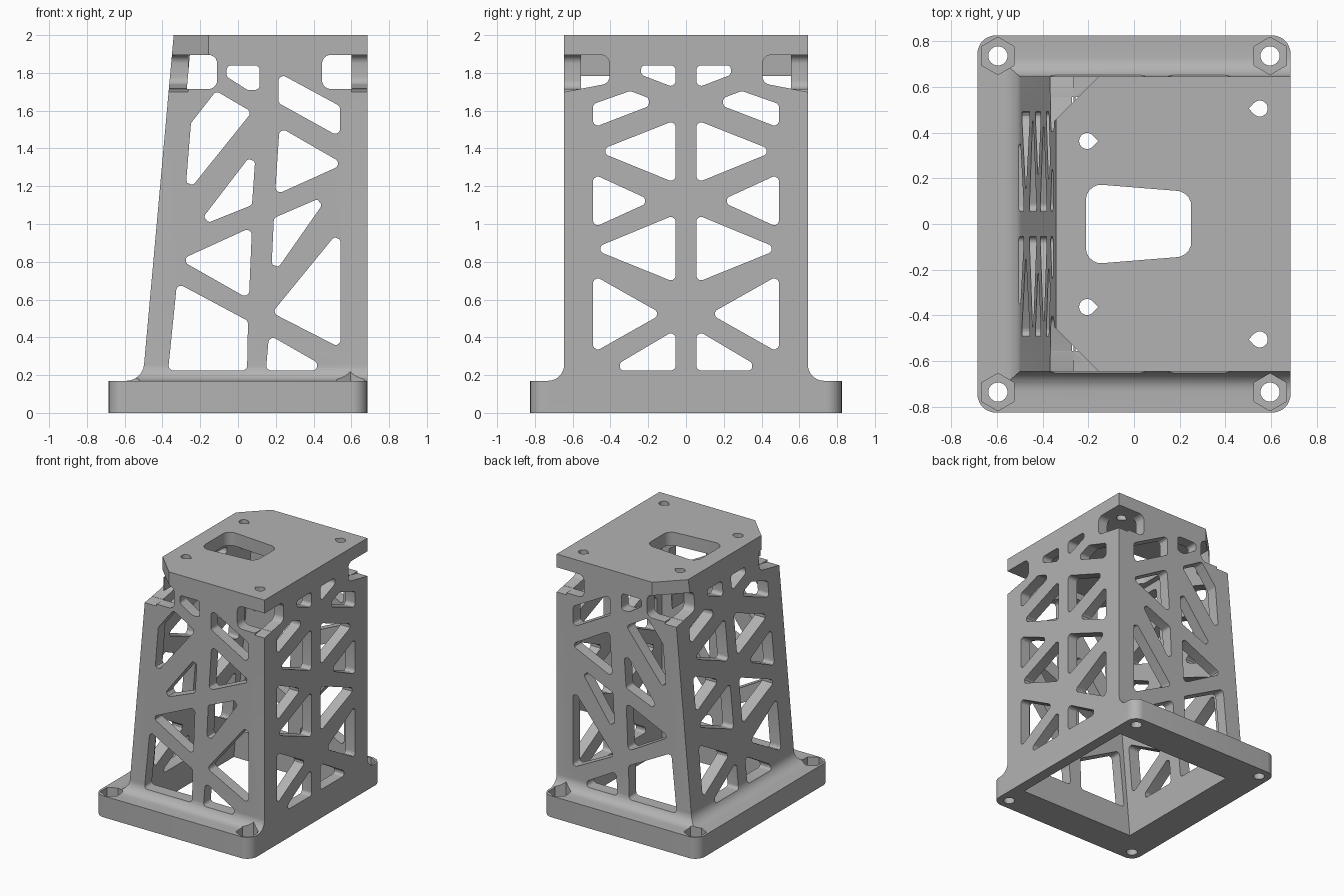
import bpy, bmesh, math
from mathutils import Vector

cube = bpy.data.objects.get("Cube")
if cube:
    bpy.data.objects.remove(cube, do_unlink=True)

grey = bpy.data.materials.new("plain grey")
grey.use_nodes = True
COLOUR = (0.45, 0.45, 0.45, 1)
grey.diffuse_color = COLOUR
grey.node_tree.nodes["Principled BSDF"].inputs["Base Color"].default_value = COLOUR

WALL_Y, RIGHT_X = 0.645, 0.685       # outer wall planes
IN_Y, IN_X = 0.555, 0.6              # inner wall planes
BASE_TOP, PLATE_BOTTOM = 0.17, 1.895


def left_x(z):
    """Outer face of the leaning wall."""
    return -0.497 + 0.09 * (z - 0.26)


def rounded(points, radius, steps=5):
    """Polygon with every corner replaced by an arc."""
    pts = [Vector(p) for p in points]
    out = []
    for i, p in enumerate(pts):
        a, b = pts[i - 1] - p, pts[(i + 1) % len(pts)] - p
        half = a.angle(b) / 2
        r = min(radius, 0.45 * min(a.length, b.length) * math.tan(half))
        a.normalize()
        b.normalize()
        centre = p + (a + b).normalized() * r / math.sin(half)
        start = p + a * r / math.tan(half) - centre
        end = p + b * r / math.tan(half) - centre
        for k in range(steps + 1):
            t = k / steps
            out.append(centre + (start * (1 - t) + end * t).normalized() * r)
    return out


def ngon(cx, cy, r, n, turn=0):
    return [(cx + r * math.cos(turn + math.tau * k / n),
             cy + r * math.sin(turn + math.tau * k / n)) for k in range(n)]


def loft(bm, rings):
    """Closed solid through rings of equal length."""
    loops = [[bm.verts.new(p) for p in ring] for ring in rings]
    for lo, hi in zip(loops, loops[1:]):
        for i in range(len(lo)):
            bm.faces.new((lo[i - 1], lo[i], hi[i], hi[i - 1]))
    bm.faces.new(loops[0][::-1])
    bm.faces.new(loops[-1])


def prism(bm, poly, axis, lo, hi):
    """Extrude a 2D polygon along one axis."""
    place = {"x": lambda p, d: (d, p[0], p[1]),
             "y": lambda p, d: (p[0], d, p[1]),
             "z": lambda p, d: (p[0], p[1], d)}[axis]
    loft(bm, [[place(p, d) for p in poly] for d in (lo, hi)])


def make(name, bm):
    bmesh.ops.recalc_face_normals(bm, faces=bm.faces)
    mesh = bpy.data.meshes.new(name)
    bm.to_mesh(mesh)
    bm.free()
    obj = bpy.data.objects.new(name, mesh)
    bpy.context.collection.objects.link(obj)
    mesh.materials.append(grey)
    return obj


def combine(target, tool, operation):
    mod = target.modifiers.new(operation, "BOOLEAN")
    mod.operation, mod.object, mod.solver = operation, tool, "EXACT"
    bpy.context.view_layer.objects.active = target
    bpy.ops.object.modifier_apply(modifier=mod.name)
    bpy.data.objects.remove(tool, do_unlink=True)


def wall_ring(z, out):
    x = left_x(z) - out
    y = WALL_Y + out
    return [(x, -y, z), (RIGHT_X, -y, z), (RIGHT_X, y, z), (x, y, z)]


# Leaning tower with a concave flare at its foot
FLARE = 0.085
bm = bmesh.new()
rings = [wall_ring(0.05, FLARE)]
for k in range(9):
    a = math.pi / 2 * k / 8
    rings.append(wall_ring(BASE_TOP + FLARE * (1 - math.cos(a)), FLARE * (1 - math.sin(a))))
rings.append(wall_ring(2, 0))
loft(bm, rings)
tower = make("truss_tower_stand", bm)

# Base flange
bm = bmesh.new()
prism(bm, rounded([(-0.685, -0.825), (0.685, -0.825), (0.685, 0.825), (-0.685, 0.825)], 0.08),
      "z", 0, BASE_TOP)
combine(tower, make("base_flange", bm), "UNION")

# Hollow inside, open at the bottom
bm = bmesh.new()
loft(bm, [[(left_x(z) + 0.095, -IN_Y, z), (IN_X, -IN_Y, z), (IN_X, IN_Y, z),
           (left_x(z) + 0.095, IN_Y, z)] for z in (-0.1, PLATE_BOTTOM)])
combine(tower, make("cavity", bm), "DIFFERENCE")

# Truss openings through front and back walls
FRONT = [
    [(-.116, 1.704), (.074, 1.593), (-.28, 1.153), (-.249, 1.534)],
    [(.095, 1.40), (.074, 1.10), (-.228, .979)],
    [(.074, .984), (.058, .603), (-.307, .81)],
    [(-.323, .688), (.053, .487), (.048, .225), (-.37, .225)],
    [(-.06, 1.84), (.115, 1.84), (.115, 1.71), (.05, 1.71), (-.06, 1.78)],
    [(.215, 1.80), (.54, 1.624), (.54, 1.46), (.215, 1.64)],
    [(.22, 1.513), (.56, 1.317), (.196, 1.153)],
    [(.487, 1.16), (.175, .714), (.19, 1.032)],
    [(.543, .974), (.543, .344), (.18, .53)],
    [(.164, .413), (.423, .265), (.413, .225), (.148, .225)],
]
bm = bmesh.new()
for poly in FRONT:
    prism(bm, rounded(poly, 0.025), "y", -0.8, 0.8)
combine(tower, make("front_openings", bm), "DIFFERENCE")

# Truss openings through the two end walls, mirrored about the middle
SIDE = [
    [(.055, 1.84), (.238, 1.84), (.238, 1.79), (.055, 1.72)],
    [(.492, 1.635), (.296, 1.704), (.196, 1.667), (.196, 1.624), (.492, 1.51)],
    [(.055, 1.55), (.47, 1.386), (.055, 1.217)],
    [(.492, 1.265), (.18, 1.122), (.492, .98)],
    [(.055, 1.05), (.495, .868), (.055, .69)],
    [(.492, .73), (.127, .524), (.492, .318)],
    [(.055, .44), (.35, .265), (.35, .225), (.055, .225)],
]
bm = bmesh.new()
for side in (1, -1):
    for poly in SIDE:
        prism(bm, rounded([(side * y, z) for y, z in poly], 0.025), "x", -0.8, 0.8)
combine(tower, make("side_openings", bm), "DIFFERENCE")

# Corner notches below the top plate, cut in both walls at each corner
for side in (1, -1):
    for inner, outer in ((-0.11, -0.8), (0.445, 1.1)):
        bm = bmesh.new()
        prism(bm, rounded([(inner, 1.715), (outer, 1.715), (outer, PLATE_BOTTOM),
                           (inner, PLATE_BOTTOM)], 0.045), "y", side * IN_Y, side * 0.8)
        combine(tower, make("notch", bm), "DIFFERENCE")
    for x0, x1 in ((IN_X, 0.8), (-0.5, -0.265)):
        bm = bmesh.new()
        prism(bm, rounded([(side * 0.405, 1.745), (side * 0.9, 1.65), (side * 0.9, PLATE_BOTTOM),
                           (side * 0.405, PLATE_BOTTOM)], 0.045), "x", x0, x1)
        combine(tower, make("notch", bm), "DIFFERENCE")

# Top plate window, teardrop screw holes and clipped corners
bm = bmesh.new()
prism(bm, rounded([(-.21, -.177), (.25, -.14), (.25, .14), (-.21, .177)], 0.065), "z", 1.8, 2.1)
for side in (1, -1):
    for x, y, point in ((-0.205, 0.363, 1), (0.55, 0.505, -1)):
        turn = 0 if point > 0 else math.pi
        drop = ngon(x, side * y, 0.035, 24, turn)
        drop = drop[3:-2]
        drop.append((x + point * 0.049, side * y))
        prism(bm, drop, "z", 1.8, 2.1)
    prism(bm, [(-0.6, side * 0.2), (-0.6, side * 0.9), (0.1, side * 0.9)], "z", PLATE_BOTTOM, 2.1)
combine(tower, make("plate_cutouts", bm), "DIFFERENCE")

# Hexagonal nut pockets and bolt holes in the flange
for radius, sides, lo in ((0.082, 6, 0.085), (0.042, 24, -0.1)):
    bm = bmesh.new()
    for sx in (1, -1):
        for sy in (1, -1):
            prism(bm, ngon(sx * 0.595, sy * 0.735, radius, sides, math.pi / 2), "z", lo, 0.3)
    combine(tower, make("bolt_holes", bm), "DIFFERENCE")

# Smooth rounds, sharp edges
bpy.ops.object.select_all(action="DESELECT")
tower.select_set(True)
bpy.context.view_layer.objects.active = tower
bpy.ops.object.shade_smooth_by_angle(angle=math.radians(30))
